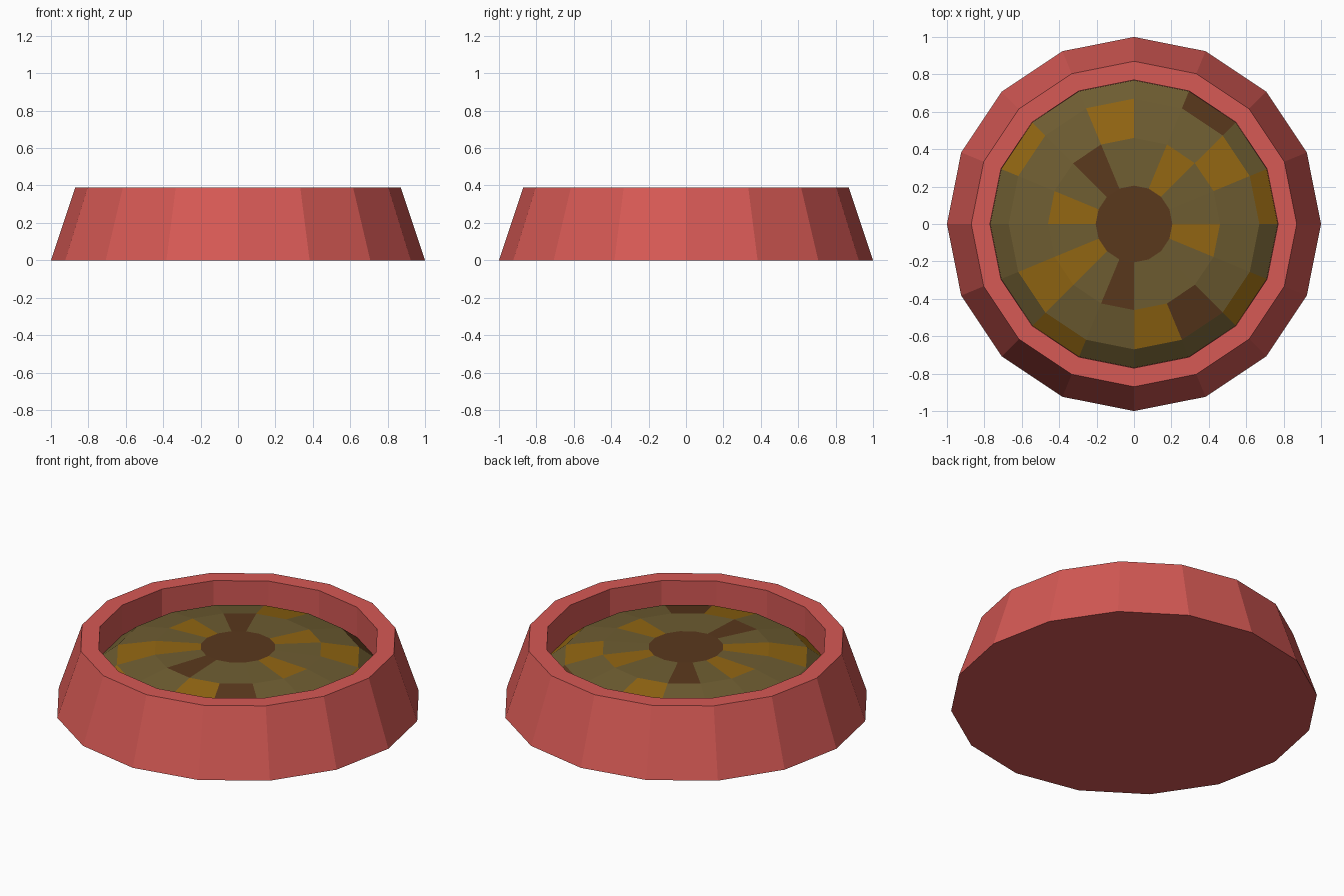
import bpy, bmesh
from math import cos, sin, pi

if "Cube" in bpy.data.objects:
    bpy.data.objects.remove(bpy.data.objects["Cube"])

SIDES = 16


def material(name, rgb):
    m = bpy.data.materials.new(name)
    m.diffuse_color = (*rgb, 1)
    m.use_nodes = True
    m.node_tree.nodes["Principled BSDF"].inputs["Base Color"].default_value = m.diffuse_color
    return m


def lathe(name, profile, mats, paint=None, cap_mat=0):
    """Spin (radius, z) points into a faceted shell, capping both ends.
    paint maps (ring, sector) to a material slot."""
    paint = paint or {}
    bm = bmesh.new()
    rings = [[bm.verts.new((r * cos(2 * pi * k / SIDES), r * sin(2 * pi * k / SIDES), z))
              for k in range(SIDES)] for r, z in profile]
    for i in range(len(rings) - 1):
        a, b = rings[i], rings[i + 1]
        for k in range(SIDES):
            n = (k + 1) % SIDES
            f = bm.faces.new((a[k], a[n], b[n], b[k]))
            f.material_index = paint.get((i, k), 0)
    bm.faces.new(rings[0][::-1])
    bm.faces.new(rings[-1]).material_index = cap_mat
    me = bpy.data.meshes.new(name)
    bm.to_mesh(me)
    bm.free()
    for m in mats:
        me.materials.append(m)
    ob = bpy.data.objects.new(name, me)
    bpy.context.collection.objects.link(ob)
    return ob


red = material("bowl_red", (0.67, 0.10, 0.09))
olive = material("food_olive", (0.156, 0.109, 0.031))
orange = material("food_orange", (0.288, 0.133, 0.006))
brown = material("food_brown", (0.102, 0.040, 0.012))

# Bowl: sloped outside, flat rim, upright inside wall and floor
lathe("bowl", [(1.0, 0), (0.87, 0.39), (0.77, 0.39), (0.77, 0.19)], [red])

# Food: low dome with scattered coloured facets (ring 0 is the outermost)
patches = {}
for ring, oranges, browns in ((0, (0, 6, 10, 14), (2,)),
                              (1, (1, 4, 9, 12), (13,)),
                              (2, (2, 7, 9, 15), (5, 11))):
    patches.update({(ring, k): 1 for k in oranges})
    patches.update({(ring, k): 2 for k in browns})
lathe("food", [(0.769, 0.21), (0.67, 0.29), (0.46, 0.335), (0.205, 0.345)],
      [olive, orange, brown], patches, cap_mat=2)
